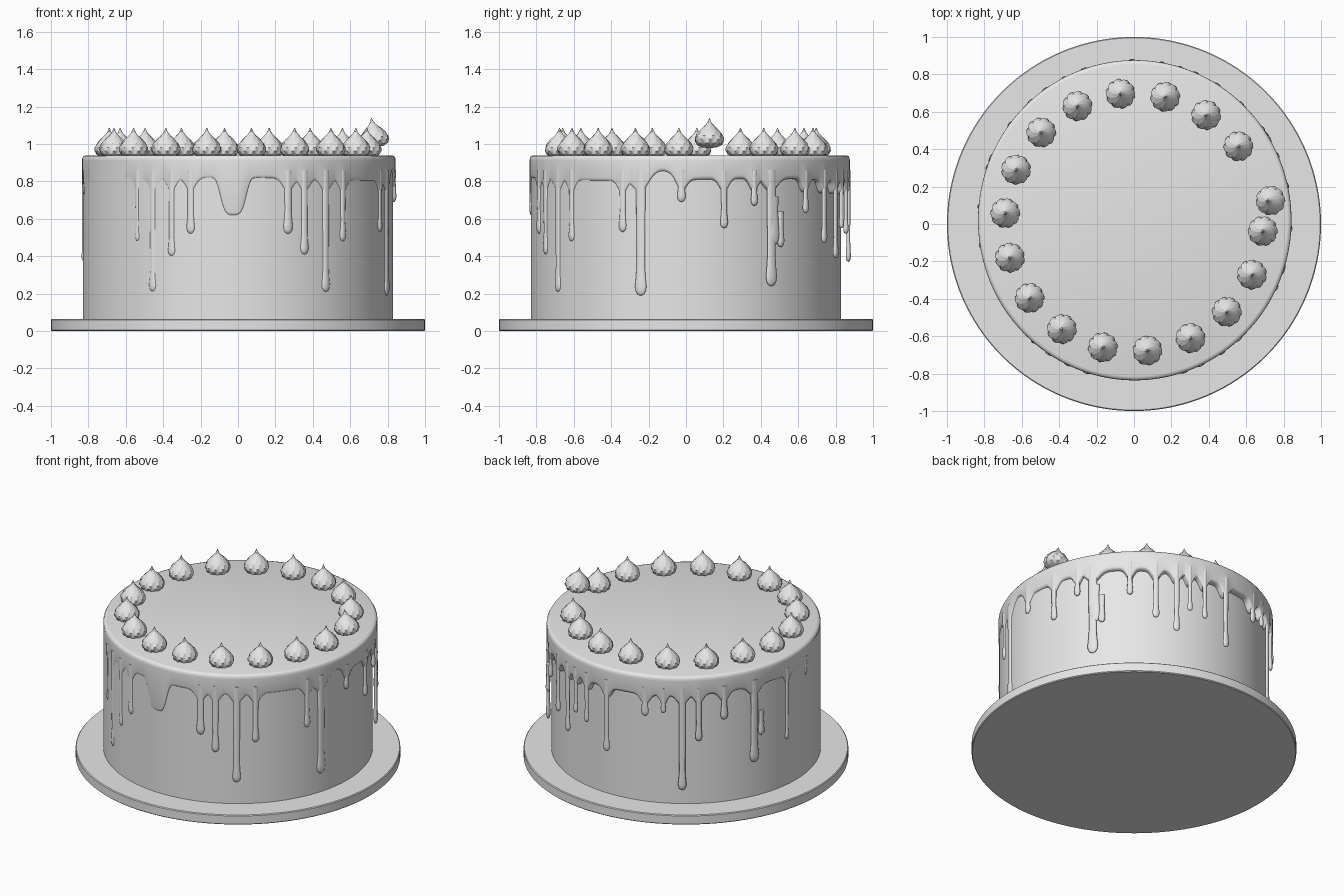
import bpy, bmesh, math
from math import sin, cos, pi, radians, exp
from mathutils import Matrix, Vector

if "Cube" in bpy.data.objects:
    bpy.data.objects.remove(bpy.data.objects["Cube"])

grey = bpy.data.materials.new("plain_grey")
grey.use_nodes = True
grey.diffuse_color = (0.8, 0.8, 0.8, 1)
grey.node_tree.nodes["Principled BSDF"].inputs["Base Color"].default_value = (0.8, 0.8, 0.8, 1)


def finish(name, bm, angle=35):
    bmesh.ops.recalc_face_normals(bm, faces=bm.faces)
    mesh = bpy.data.meshes.new(name)
    bm.to_mesh(mesh)
    bm.free()
    mesh.materials.append(grey)
    obj = bpy.data.objects.new(name, mesh)
    bpy.context.collection.objects.link(obj)
    bpy.ops.object.select_all(action='DESELECT')
    obj.select_set(True)
    bpy.context.view_layer.objects.active = obj
    bpy.ops.object.shade_smooth_by_angle(angle=radians(angle))
    return obj


def loft(bm, rings):
    """Skin closed rings of points and cap both ends."""
    loops = [[bm.verts.new(p) for p in ring] for ring in rings]
    n = len(loops[0])
    for a, b in zip(loops, loops[1:]):
        for i in range(n):
            j = (i + 1) % n
            bm.faces.new((a[i], a[j], b[j], b[i]))
    bm.faces.new(loops[0][::-1])
    bm.faces.new(loops[-1])


def lathe(name, profile, segments=160):
    bm = bmesh.new()
    turn = [2 * pi * i / segments for i in range(segments)]
    loft(bm, [[(r * cos(a), r * sin(a), z) for a in turn] for r, z in profile])
    return finish(name, bm)


# Board and cake
lathe("cake_board", [(0.995, 0), (1, 0.005), (1, 0.06), (0.995, 0.065)])
lathe("cake_body", [(0.83, 0.06), (0.83, 0.915), (0.815, 0.925)])

# Drips: angle in degrees, lowest height, half width
DRIPS = [(-130.5, .48, .017), (-123.5, .21, .024), (-115.5, .40, .022), (-108, .52, .024),
         (-71.5, .52, .026), (-65, .41, .024), (-56, .21, .026), (-48, .48, .022),
         (-25, .53, .022), (-18, .19, .032), (-3, .69, .022), (12.5, .55, .021),
         (24, .67, .02), (31, .24, .034), (47, .63, .02), (58, .47, .022),
         (67, .39, .022), (73, .55, .017), (80, .52, .018), (91, .37, .022),
         (109, .66, .024), (117, .69, .017), (125, .17, .026), (132, .50, .022),
         (143, .63, .024), (157, .30, .032), (175, .375, .017), (189, .73, .017)]


def rim(a, inset=0.0):
    return Vector((0.004 + (0.838 - inset) * cos(a), 0.02 + (0.856 - inset) * sin(a), 0))


def gap(a, degrees):
    return (a - radians(degrees) + pi) % (2 * pi) - pi


def edge(a):
    """Height of the icing's lower edge, pulled down around each drip."""
    pull = max(0.07 * exp(-(gap(a, d) / (1.9 * w)) ** 2) for d, z, w in DRIPS)
    broad = 0.20 * exp(-(gap(a, -92) / 0.09) ** 4)
    scallop = 0.05 * exp(-(gap(a, -10) / 0.1) ** 2)
    return 0.808 + 0.008 * sin(3 * a) + scallop - pull - broad


# Icing cap with a wavy skirt
bm = bmesh.new()
angles = [2 * pi * i / 720 for i in range(720)]
rows = [(0.022, lambda a: 0.94), (0.008, lambda a: 0.936), (0.001, lambda a: 0.924),
        (0, lambda a: 0.91), (0, lambda a: edge(a) + 0.02),
        (0.003, lambda a: edge(a) + 0.008), (0.012, edge), (0.05, edge)]
loft(bm, [[rim(a, inset) + Vector((0, 0, height(a))) for a in angles]
          for inset, height in rows])
finish("icing", bm, 50)


def add_drip(bm, degrees, low, w, top=0.86):
    a = radians(degrees)
    out = Vector((cos(a), sin(a), 0))
    side = Vector((-sin(a), cos(a), 0))
    centre = rim(a, 0.008)
    stations = [(top, 0.85), (low + 5 * w, 0.72), (low + 3 * w, 0.85), (low + 1.6 * w, 1),
                (low + 0.8 * w, 0.92), (low + 0.25 * w, 0.6), (low, 0.12)]
    rings = []
    for z, s in stations:
        mid = centre + Vector((0, 0, min(z, top)))
        rings.append([mid + side * (w * s * cos(t)) + out * (0.014 * s * sin(t))
                      for t in (2 * pi * k / 14 for k in range(14))])
    loft(bm, rings)


bm = bmesh.new()
for drip in DRIPS:
    add_drip(bm, *drip)
# Side runs on the two widest drips
add_drip(bm, 35, .45, .022, .64)
add_drip(bm, 32, .46, .036, .72)
add_drip(bm, 160.5, .47, .022, .64)
finish("icing_drips", bm, 60)


# Piped swirls round the top
SWIRL = [(0.045, 0), (0.068, 0.012), (0.078, 0.032), (0.077, 0.05), (0.066, 0.072),
         (0.048, 0.093), (0.03, 0.11), (0.016, 0.124), (0.008, 0.138), (0.002, 0.155)]


def add_swirl(bm, matrix):
    rings = []
    for r, z in SWIRL:
        ring = []
        for k in range(60):
            t = 2 * pi * k / 60
            flute = abs(sin(5 * (t - 11 * z)))
            rr = r * (0.87 + 0.15 * flute)
            ring.append(matrix @ Vector((rr * cos(t), rr * sin(t), z)))
        rings.append(ring)
    loft(bm, rings)


bm = bmesh.new()
for k in range(18):
    a = radians(96 + 20 * k)
    if k == 14:  # the loose swirl, lifted and leaning
        place = Matrix.Translation((0.735, 0.125, 0.985)) @ Matrix.Rotation(radians(-8), 4, 'Y')
    else:
        place = Matrix.Translation((0.69 * cos(a), 0.01 + 0.69 * sin(a), 0.932))
        place = place @ Matrix.Rotation(a, 4, 'Z')
    add_swirl(bm, place)
finish("piped_swirls", bm, 30)
